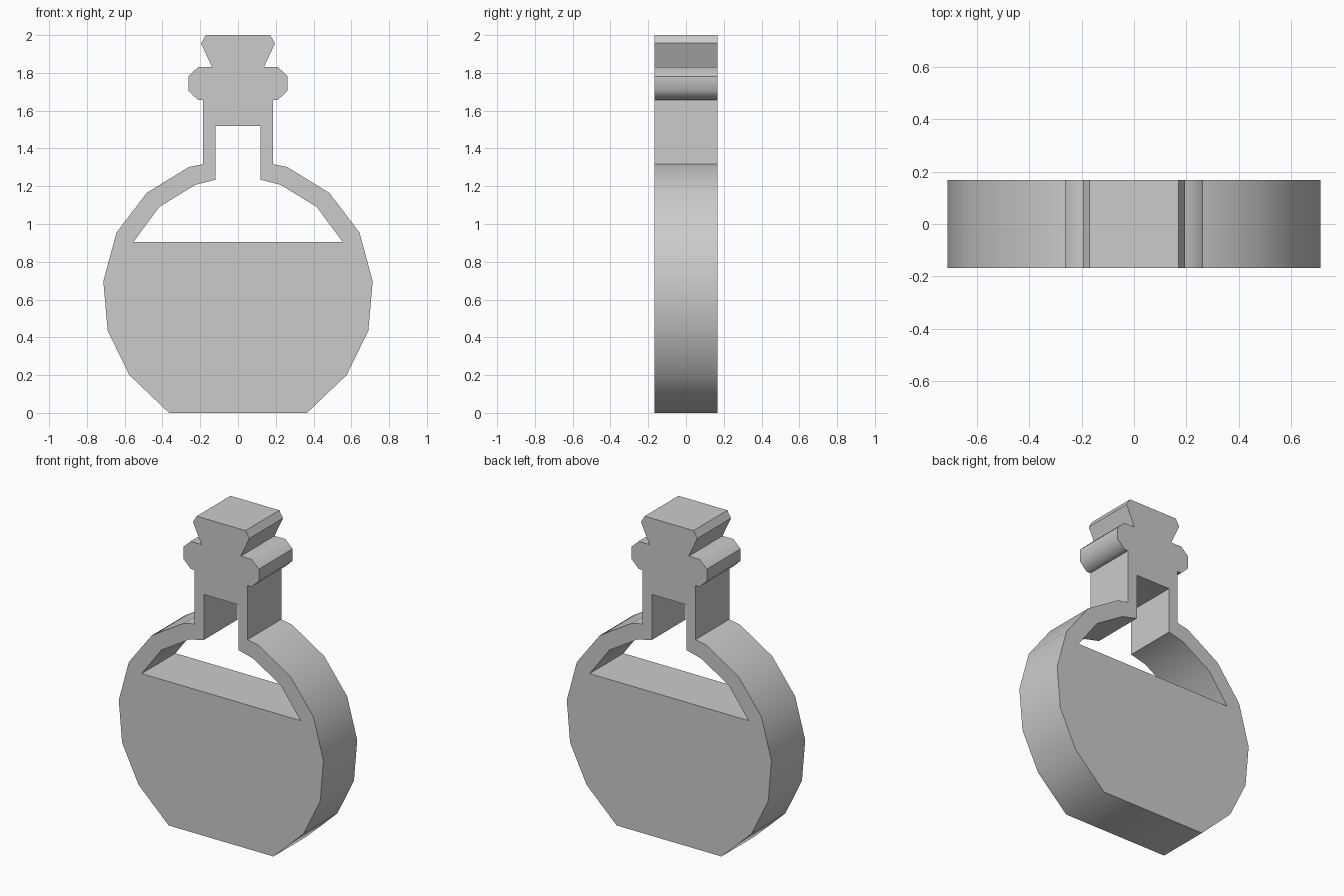
import bpy, bmesh, math

if "Cube" in bpy.data.objects:
    bpy.data.objects.remove(bpy.data.objects["Cube"])

HALF_DEPTH = 0.168

# right-hand half profiles (x, z), bottom to top
body = [(0.365, 0), (0.575, 0.2), (0.69, 0.435), (0.713, 0.697), (0.643, 0.955),
        (0.483, 1.165), (0.26, 1.302)]
neck = [(0.184, 1.317), (0.184, 1.657)]
lip = [(0.212, 1.657), (0.263, 1.707), (0.263, 1.782), (0.212, 1.83)]
stopper = [(0.137, 1.83), (0.196, 1.957), (0.17, 2.0)]
# empty space above the liquid, up to the underside of the stopper
air_gap = [(0.553, 0.906), (0.417, 1.09), (0.225, 1.208), (0.12, 1.234), (0.12, 1.52)]


def mirrored(half):
    return half + [(-x, z) for x, z in reversed(half)]


def add_outline(curve, points):
    spline = curve.splines.new('POLY')
    spline.points.add(len(points) - 1)
    for p, (x, z) in zip(spline.points, points):
        p.co = (x, z, 0, 1)
    spline.use_cyclic_u = True


# filled, extruded outline with the air gap as a hole
curve = bpy.data.curves.new("flask_outline", 'CURVE')
curve.dimensions = '2D'
curve.fill_mode = 'BOTH'
curve.extrude = HALF_DEPTH
add_outline(curve, mirrored(body + neck + lip + stopper))
add_outline(curve, mirrored(air_gap))
flask = bpy.data.objects.new("stoppered_flask", curve)
bpy.context.collection.objects.link(flask)
flask.rotation_euler.x = math.pi / 2
bpy.context.view_layer.objects.active = flask
flask.select_set(True)
bpy.ops.object.convert(target='MESH')
bpy.ops.object.transform_apply(rotation=True)

# weld caps to walls and clean up the flat faces
flask = bpy.context.object
bm = bmesh.new()
bm.from_mesh(flask.data)
bmesh.ops.remove_doubles(bm, verts=bm.verts, dist=0.0005)
bmesh.ops.recalc_face_normals(bm, faces=bm.faces)
bm.to_mesh(flask.data)
bm.free()
bpy.ops.object.shade_smooth_by_angle(angle=math.radians(46))
